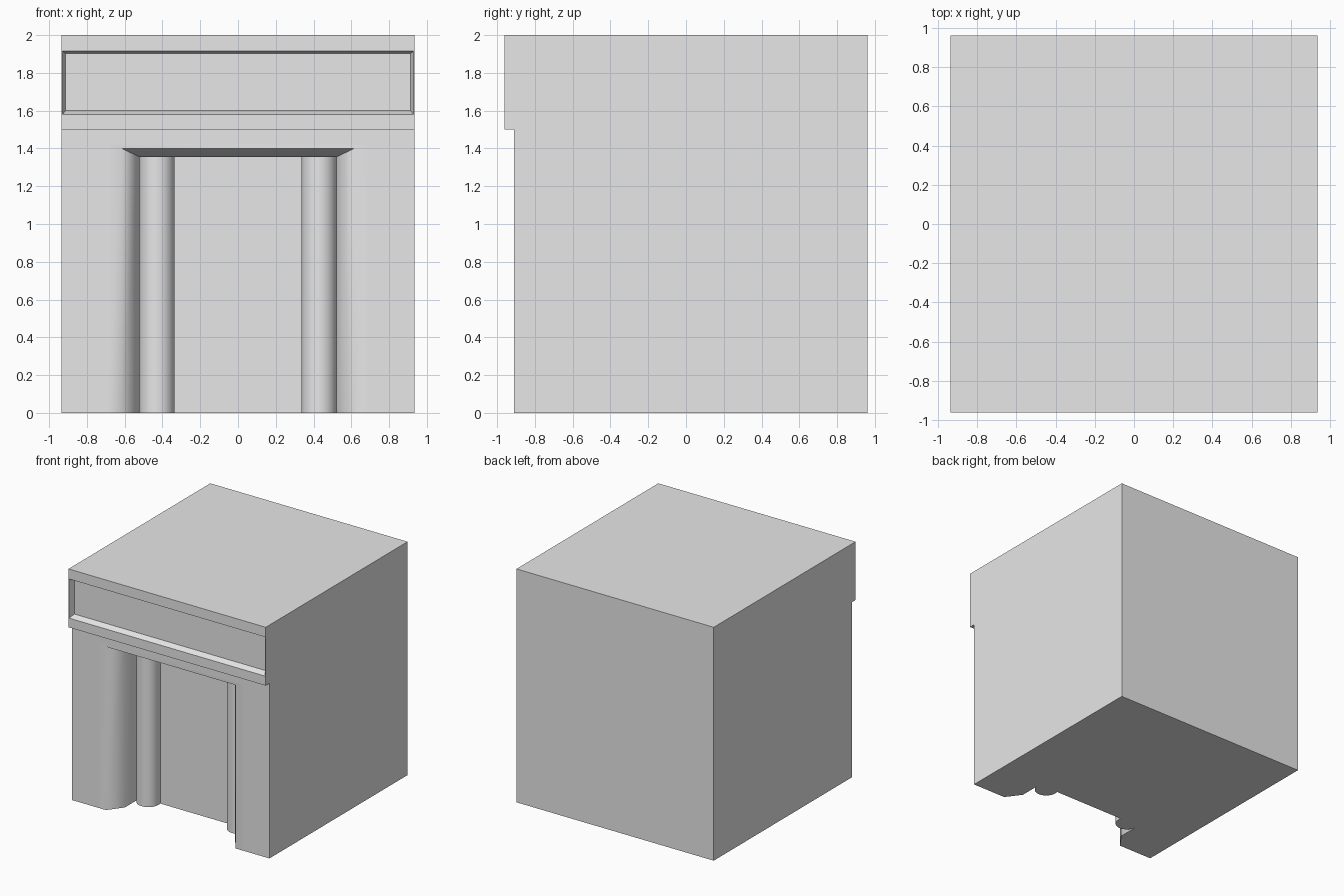
import bpy
import bmesh
import math

cube = bpy.data.objects.get("Cube")
if cube:
    bpy.data.objects.remove(cube, do_unlink=True)

HALF_W, BACK, FRONT, SIGN_FRONT = 0.935, 0.96, -0.91, -0.96
HEIGHT, LEDGE = 2.0, 1.5
WALL_Y, SOFFIT = -0.57, 1.355

grey = bpy.data.materials.new("plain grey")
grey.use_nodes = True
grey.diffuse_color = (0.8, 0.8, 0.8, 1)
grey.node_tree.nodes["Principled BSDF"].inputs["Base Color"].default_value = (0.8, 0.8, 0.8, 1)


def finish(bm, name, angle):
    """Turn a bmesh into a smooth-by-angle object."""
    bmesh.ops.remove_doubles(bm, verts=bm.verts, dist=0.0001)
    bmesh.ops.recalc_face_normals(bm, faces=bm.faces)
    mesh = bpy.data.meshes.new(name)
    bm.to_mesh(mesh)
    bm.free()
    mesh.materials.append(grey)
    obj = bpy.data.objects.new(name, mesh)
    bpy.context.collection.objects.link(obj)
    bpy.ops.object.select_all(action="DESELECT")
    obj.select_set(True)
    bpy.context.view_layer.objects.active = obj
    bpy.ops.object.shade_smooth_by_angle(angle=math.radians(angle))
    return obj


def arch(bm, half, top, y):
    """Door-shaped row of four points, open at the floor."""
    return [bm.verts.new(p) for p in
            ((-half, y, 0), (-half, y, top), (half, y, top), (half, y, 0))]


def frame(bm, half, low, high, y):
    """Closed rectangle facing the front."""
    return [bm.verts.new(p) for p in
            ((-half, y, low), (-half, y, high), (half, y, high), (half, y, low))]


def bridge(bm, a, b, closed):
    for i in range(len(a) if closed else len(a) - 1):
        j = (i + 1) % len(a)
        bm.faces.new((a[i], a[j], b[j], b[i]))


# Building shell: side profile swept across the width
bm = bmesh.new()
profile = [(BACK, 0), (BACK, HEIGHT), (SIGN_FRONT, HEIGHT),
           (SIGN_FRONT, LEDGE), (FRONT, LEDGE), (FRONT, 0)]
left, right = ([bm.verts.new((s * HALF_W, y, z)) for y, z in profile] for s in (1, -1))
bm.faces.new(left)
bm.faces.new(right)
for i in (0, 1, 3):
    bm.faces.new((left[i], left[i + 1], right[i + 1], right[i]))

# Recessed sign panel with sloping rim
rings = [frame(bm, HALF_W, LEDGE, HEIGHT, SIGN_FRONT),
         frame(bm, 0.929, 1.58, 1.915, SIGN_FRONT),
         frame(bm, 0.914, 1.6, 1.902, SIGN_FRONT + 0.05)]
for a, b in zip(rings, rings[1:]):
    bridge(bm, a, b, True)
bm.faces.new(rings[-1])

# Doorway recess with chamfered jambs and lintel
rows = [arch(bm, HALF_W, LEDGE, FRONT), arch(bm, 0.69, 1.43, FRONT),
        arch(bm, 0.615, 1.4, FRONT), arch(bm, 0.522, SOFFIT, -0.785),
        arch(bm, 0.522, SOFFIT, WALL_Y)]
for a, b in zip(rows, rows[1:]):
    bridge(bm, a, b, False)
bm.faces.new(rows[-1])

# Floor following the doorway plan
bm.faces.new([right[0]] + [r[0] for r in rows] + [r[3] for r in reversed(rows)] + [left[0]])
finish(bm, "building_shell", 55)

# Half-round columns against the doorway wall
RADIUS, STEPS = 0.093, 16
for side, name in ((1, "left_column"), (-1, "right_column")):
    bm = bmesh.new()
    plan = [(-RADIUS, WALL_Y)]
    for i in range(STEPS + 1):
        a = math.pi * (1 + i / STEPS)
        plan.append((RADIUS * math.cos(a), -0.6 + RADIUS * math.sin(a)))
    plan.append((RADIUS, WALL_Y))
    base, top = ([bm.verts.new((side * 0.429 + x, y, z)) for x, y in plan]
                 for z in (0, SOFFIT))
    bridge(bm, base, top, False)
    bm.faces.new(base)
    finish(bm, name, 40)
